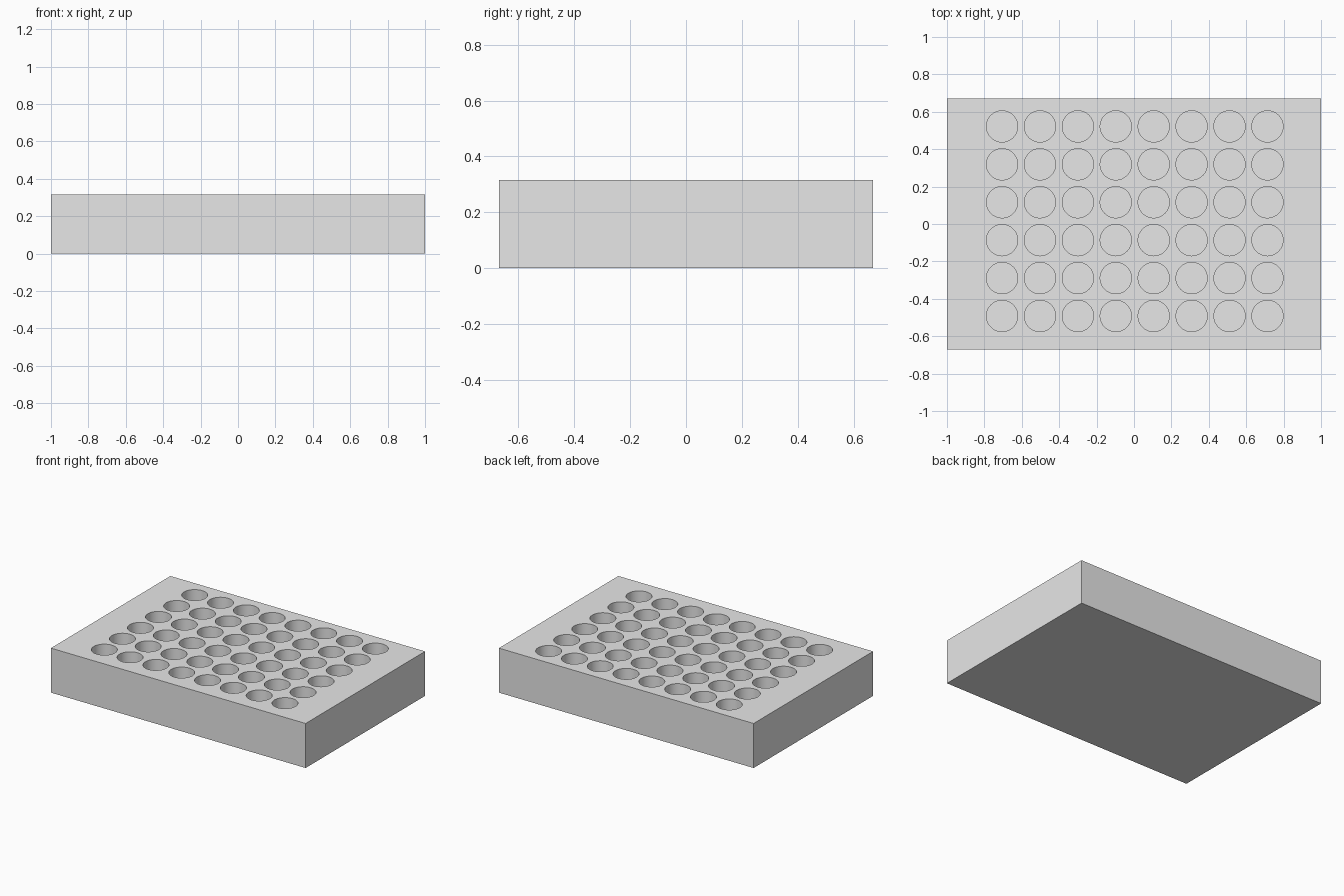
import bpy
import bmesh
from mathutils import Matrix

if "Cube" in bpy.data.objects:
    bpy.data.objects.remove(bpy.data.objects["Cube"])

WIDTH, DEPTH, HEIGHT = 2.0, 1.34, 0.316
COLS, ROWS, PITCH = 8, 6, 0.2027
WELL_RADIUS, WELL_DEPTH = 0.0835, 0.272
CENTRE_X, CENTRE_Y = 0.004, 0.015   # middle of the well grid

grey = bpy.data.materials.new("light_grey")
grey.diffuse_color = (0.8, 0.8, 0.8, 1)
grey.use_nodes = True
grey.node_tree.nodes["Principled BSDF"].inputs["Base Color"].default_value = grey.diffuse_color


def make_object(name, bm):
    mesh = bpy.data.meshes.new(name)
    bm.to_mesh(mesh)
    bm.free()
    mesh.materials.append(grey)
    obj = bpy.data.objects.new(name, mesh)
    bpy.context.collection.objects.link(obj)
    return obj


# Solid block
bm = bmesh.new()
bmesh.ops.create_cube(bm, size=1, matrix=Matrix.Translation((0, 0, HEIGHT / 2))
                      @ Matrix.Diagonal((WIDTH, DEPTH, HEIGHT, 1)))
plate = make_object("well_plate", bm)

# Grid of cylinders that cut the flat-bottomed wells
bm = bmesh.new()
length = WELL_DEPTH + 0.1
for i in range(COLS):
    for j in range(ROWS):
        x = CENTRE_X + (i - (COLS - 1) / 2) * PITCH
        y = CENTRE_Y + (j - (ROWS - 1) / 2) * PITCH
        z = HEIGHT - WELL_DEPTH + length / 2
        bmesh.ops.create_cone(bm, cap_ends=True, segments=64, radius1=WELL_RADIUS,
                              radius2=WELL_RADIUS, depth=length,
                              matrix=Matrix.Translation((x, y, z)))
cutter = make_object("well_cutter", bm)

# Cut the wells, then remove the cutter
cut = plate.modifiers.new("wells", 'BOOLEAN')
cut.operation = 'DIFFERENCE'
cut.solver = 'EXACT'
cut.object = cutter
bpy.context.view_layer.objects.active = plate
plate.select_set(True)
bpy.ops.object.modifier_apply(modifier=cut.name)
bpy.data.objects.remove(cutter)

# Smooth well walls, sharp rims
bpy.ops.object.shade_smooth_by_angle()
